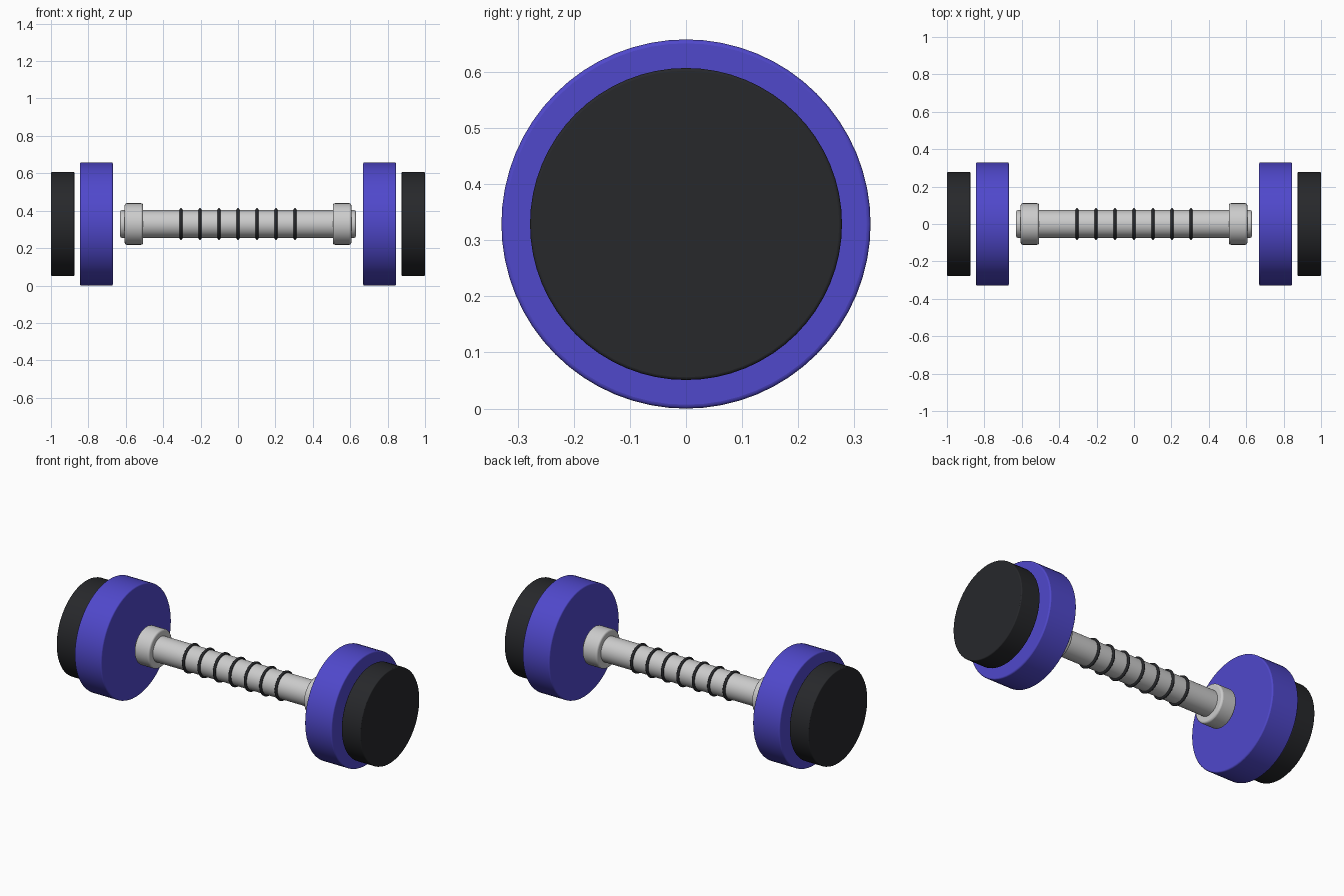
import bpy
from math import pi

if "Cube" in bpy.data.objects:
    bpy.data.objects.remove(bpy.data.objects["Cube"])

CZ = 0.329  # height of the bar axis


def paint(obj, name, color):
    mat = bpy.data.materials.get(name) or bpy.data.materials.new(name)
    mat.diffuse_color = color
    mat.use_nodes = True
    mat.node_tree.nodes["Principled BSDF"].inputs["Base Color"].default_value = mat.diffuse_color
    obj.data.materials.append(mat)


def smooth(obj):
    bpy.ops.object.select_all(action='DESELECT')
    obj.select_set(True)
    bpy.context.view_layer.objects.active = obj
    bpy.ops.object.shade_smooth_by_angle(angle=0.6)


def disc(name, x0, x1, radius, bevel, mat):
    """Closed cylinder along x from x0 to x1 with softened rims."""
    bpy.ops.mesh.primitive_cylinder_add(
        vertices=64, radius=radius, depth=abs(x1 - x0),
        location=((x0 + x1) / 2, 0, CZ), rotation=(0, pi / 2, 0))
    obj = bpy.context.object
    obj.name = name
    mod = obj.modifiers.new("rim", 'BEVEL')
    mod.width = bevel
    mod.segments = 3
    mod.limit_method = 'ANGLE'
    smooth(obj)
    paint(obj, *mat)


STEEL = ("steel", (0.72, 0.72, 0.73, 1))
BLUE = ("blue_rubber", (0.08, 0.065, 0.60, 1))
BLACK = ("black_rubber", (0.02, 0.021, 0.024, 1))

# handle bar
disc("handle", -0.63, 0.63, 0.074, 0.008, STEEL)

# collars and weights on both ends
for side, s in (("left", -1), ("right", 1)):
    disc(side + "_collar", s * 0.508, s * 0.606, 0.111, 0.01, STEEL)
    disc(side + "_large_weight", s * 0.669, s * 0.846, CZ, 0.007, BLUE)
    disc(side + "_small_weight", s * 0.875, s * 1.0, 0.278, 0.005, BLACK)

# grip rings
for i in range(-3, 4):
    bpy.ops.mesh.primitive_torus_add(
        major_segments=48, minor_segments=12, major_radius=0.077,
        minor_radius=0.008, location=(i * 0.1015, 0, CZ),
        rotation=(0, pi / 2, 0))
    ring = bpy.context.object
    ring.name = f"grip_ring_{i + 4}"
    smooth(ring)
    paint(ring, *BLACK)
